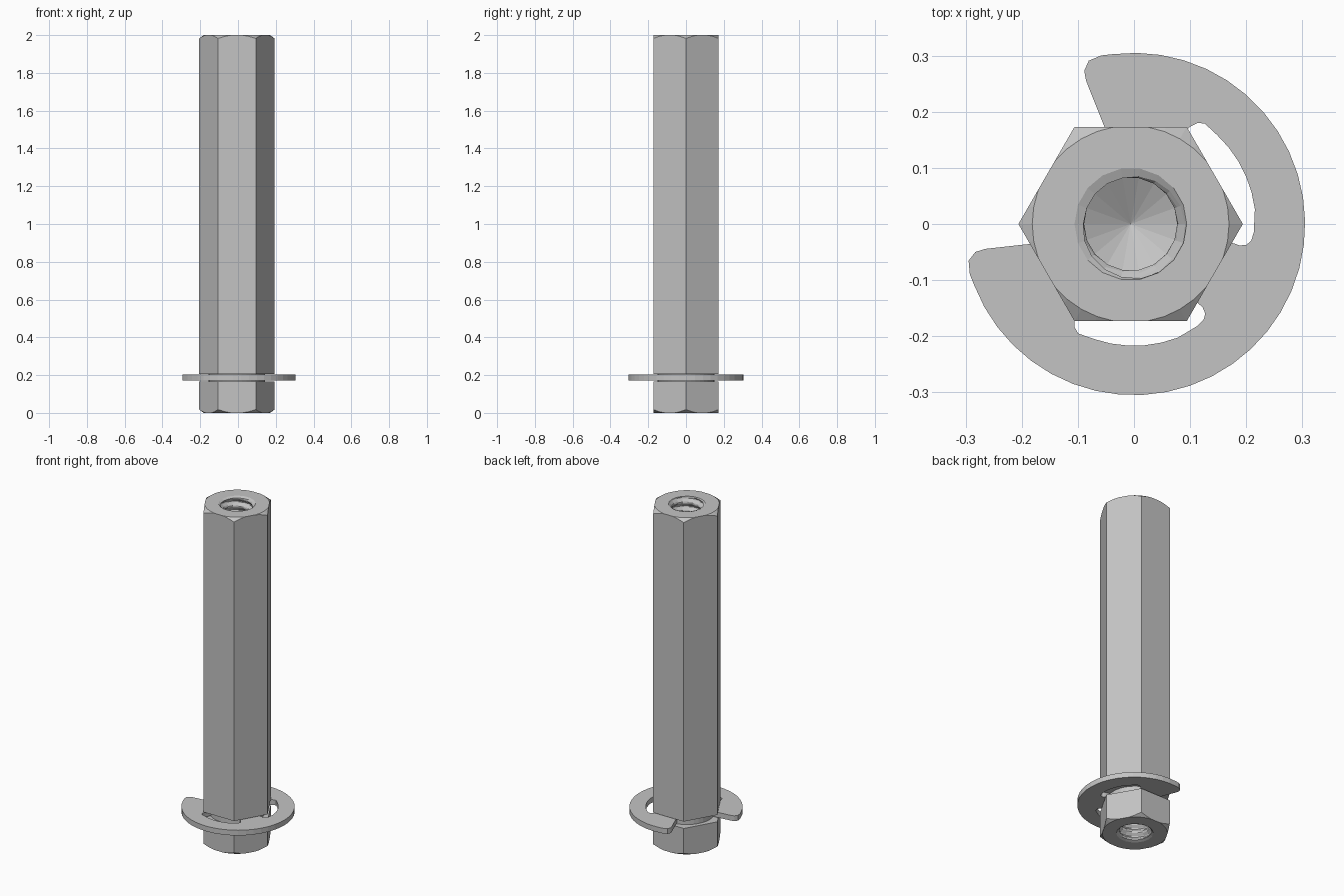
import bpy, bmesh
from math import sin, cos, pi, radians

cube = bpy.data.objects.get("Cube")
if cube:
    bpy.data.objects.remove(cube, do_unlink=True)

steel = bpy.data.materials.new("light_grey_steel")
steel.use_nodes = True
GREY = (0.55, 0.55, 0.55, 1)
steel.diffuse_color = GREY
steel.node_tree.nodes["Principled BSDF"].inputs["Base Color"].default_value = GREY

CX = -0.006              # axis of the standoff
LENGTH = 2.0
GROOVE_R = 0.15


def make_object(name, bm):
    bmesh.ops.recalc_face_normals(bm, faces=bm.faces)
    mesh = bpy.data.meshes.new(name)
    bm.to_mesh(mesh)
    bm.free()
    mesh.materials.append(steel)
    obj = bpy.data.objects.new(name, mesh)
    bpy.context.collection.objects.link(obj)
    return obj


def stacked_rings(name, zs, radius, sides, apex=None):
    """Closed solid of rings; radius(angle, z_index) gives the wall."""
    bm = bmesh.new()
    rings = []
    for i, z in enumerate(zs):
        ring = []
        for k in range(sides):
            a = 2 * pi * k / sides
            r = radius(a, i)
            ring.append(bm.verts.new((CX + r * cos(a), r * sin(a), z)))
        rings.append(ring)
    for lo, hi in zip(rings, rings[1:]):
        for k in range(sides):
            n = (k + 1) % sides
            bm.faces.new((lo[k], lo[n], hi[n], hi[k]))
    bm.faces.new(rings[-1])
    if apex is None:
        bm.faces.new(rings[0])
    else:
        tip = bm.verts.new((CX, 0, apex))
        for k in range(sides):
            bm.faces.new((tip, rings[0][k], rings[0][(k + 1) % sides]))
    return make_object(name, bm)


def thread_cutter(name, top):
    """Tapped blind hole with a conical bottom, opening at either end."""
    depth, pitch, rows = 0.45, 0.05, 8
    count = int(depth / pitch * rows)
    d = [depth - depth * i / count for i in range(count + 1)] + [-0.02]
    zs = [LENGTH - v if top else v for v in d]

    def radius(a, i):
        if d[i] < 0.004:
            return 0.1
        turn = a if top else -a
        phase = (i / rows - turn / (2 * pi)) % 1
        ridge = abs(phase - 0.5) * 2
        return 0.083 + 0.017 * min(1, max(0, 1.5 * ridge - 0.3))

    apex = LENGTH - depth - 0.05 if top else depth + 0.05
    return stacked_rings(name, zs, radius, 18, apex)


def boolean(obj, tool, operation):
    tool.hide_render = True
    mod = obj.modifiers.new(operation.lower(), 'BOOLEAN')
    mod.object, mod.operation, mod.solver = tool, operation, 'EXACT'
    bpy.context.view_layer.objects.active = obj
    bpy.ops.object.modifier_apply(modifier=mod.name)
    bpy.data.objects.remove(tool, do_unlink=True)


# Hexagonal column
body = stacked_rings("hex_standoff", [0, LENGTH], lambda a, i: 0.2, 6)

# Turned envelope: chamfered ends and the clip groove
profile = [(0.174, -0.001), (0.206, 0.022), (0.206, 0.165), (GROOVE_R, 0.165),
           (GROOVE_R, 0.206), (0.206, 0.206), (0.206, 1.978), (0.174, 2.001)]
envelope = stacked_rings("turned_envelope", [z for r, z in profile],
                         lambda a, i: profile[i][0], 36)
boolean(body, envelope, 'INTERSECT')

# Tapped holes in both ends
for end, top in (("upper", True), ("lower", False)):
    boolean(body, thread_cutter(end + "_thread", top), 'DIFFERENCE')

# Retaining clip: half outline as (degrees from its axis, radius), mirrored
half = [(a, 0.305) for a in range(0, 129, 8)]
half += [(132, 0.306), (136.5, 0.302), (139, 0.287), (139.5, 0.269), (138, 0.183)]
half += [(a, GROOVE_R) for a in range(137, 95, -7)]
half += [(95, GROOVE_R), (92, 0.19), (91, 0.2), (89, 0.212), (86, 0.219)]
half += [(a, 0.217) for a in range(78, 30, -8)]
half += [(27, 0.214), (23, 0.211), (20.5, 0.204), (19.5, 0.192), (20, 0.183),
         (20, GROOVE_R), (10, GROOVE_R), (0, GROOVE_R)]
outline = half + [(-a, r) for a, r in reversed(half[1:-1])]

AXIS = -31
bm = bmesh.new()
face = bm.faces.new([bm.verts.new((r * cos(radians(AXIS + a)),
                                   r * sin(radians(AXIS + a)), 0.171))
                     for a, r in outline])
solid = bmesh.ops.extrude_face_region(bm, geom=[face], use_keep_orig=True)
for v in solid["geom"]:
    if isinstance(v, bmesh.types.BMVert):
        v.co.z = 0.202
make_object("retaining_clip", bm)
